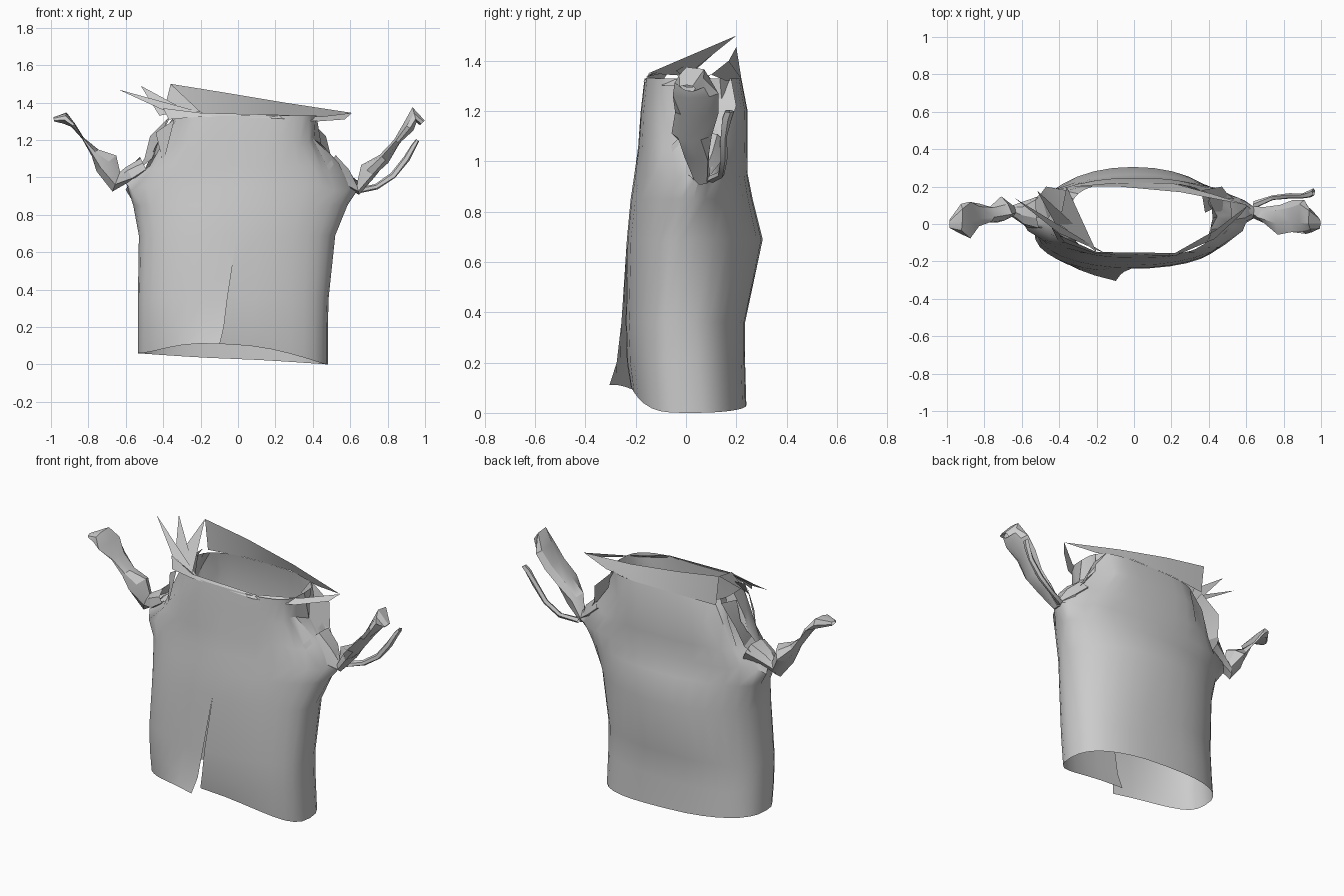
import bpy, bmesh, math, random
from mathutils import Vector

random.seed(4)


def make(name, verts, faces, angle=40, weld=False):
    me = bpy.data.meshes.new(name)
    me.from_pydata(verts, [], faces)
    bm = bmesh.new()
    bm.from_mesh(me)
    if weld:
        bmesh.ops.remove_doubles(bm, verts=bm.verts, dist=0.0005)
    bmesh.ops.recalc_face_normals(bm, faces=bm.faces)
    bm.to_mesh(me)
    bm.free()
    ob = bpy.data.objects.new(name, me)
    bpy.context.collection.objects.link(ob)
    bpy.ops.object.select_all(action='DESELECT')
    bpy.context.view_layer.objects.active = ob
    ob.select_set(True)
    bpy.ops.object.shade_smooth_by_angle(angle=math.radians(angle))
    return ob


def grid_faces(rows, cols):
    return [(r * cols + c, r * cols + c + 1, (r + 1) * cols + c + 1, (r + 1) * cols + c)
            for r in range(rows - 1) for c in range(cols - 1)]


# Body tube: z, x left, x right, y front, y back, y of side fold, squareness
RINGS = [(0.00, -.535, .48, -.22, .24, .00, 2.5),
         (0.20, -.535, .48, -.235, .235, -.02, 2.5),
         (0.36, -.535, .485, -.24, .235, -.03, 2.4),
         (0.69, -.53, .52, -.235, .305, -.02, 2.1),
         (0.85, -.56, .585, -.22, .265, .03, 2.0),
         (0.95, -.605, .645, -.205, .245, .06, 1.9),
         (1.06, -.50, .53, -.19, .245, .05, 2.3),
         (1.20, -.40, .43, -.18, .245, .04, 2.9),
         (1.33, -.34, .42, -.165, .22, .03, 3.2)]
COLS = 33


def spow(v, e):
    return math.copysign(abs(v) ** e, v)


verts = []
for i, (z, xl, xr, yf, yb, ym, n) in enumerate(RINGS):
    for c in range(COLS):
        t = -math.pi / 2 + 2 * math.pi * c / (COLS - 1)
        co, si = spow(math.cos(t), 2 / n), spow(math.sin(t), 2 / n)
        x = (xl + xr) / 2 + (xr - xl) / 2 * co
        y = ym + (yb - ym if si > 0 else ym - yf) * si
        zz = z
        # uneven hem
        if i == 0:
            zz = 0.03 - 0.03 * math.cos(t) + 0.08 * max(0, -math.sin(t)) ** 3
        # front slit: the left panel hangs outwards over the right one
        low = max(0, 1 - z / 0.65)
        near = max(0, 1 - abs(x + 0.03) / 0.42) if si < 0 else 0
        x -= 0.07 * low * near
        if c > COLS / 2:
            y -= 0.085 * low ** 2 * near
        # creases round the armholes
        if 0.9 < z < 1.25 and abs(co) > 0.75:
            x += random.uniform(-.035, .02) * (1 if x > 0 else -1)
            zz += random.uniform(-.025, .025)
        verts.append((x, y, zz))
make("garment_body", verts, grid_faces(len(RINGS), COLS), 35, weld=True)


# Crumpled sleeves: x, y, z, half width in y, half thickness
def crumpled(name, path, sides=7, rough=0.3):
    vs = []
    pts = [Vector(p[:3]) for p in path]
    for k, p in enumerate(path):
        d = (pts[min(k + 1, len(pts) - 1)] - pts[max(k - 1, 0)]).normalized()
        across = Vector((-d.z, 0, d.x)).normalized()
        for s in range(sides + 1):
            a = 2 * math.pi * (s % sides) / sides
            if s < sides:
                r = 1 + random.uniform(-rough, rough)
                first = r if s == 0 else first
            else:
                r = first
            vs.append(pts[k] + Vector((0, math.cos(a) * p[3] * r, 0)) + across * math.sin(a) * p[4] * r)
    return make(name, vs, grid_faces(len(path), sides + 1), 25, weld=True)


crumpled("left_sleeve", [(-.50, .05, 1.06, .11, .06), (-.58, .06, 1.02, .07, .05),
                         (-.65, .07, .98, .04, .055), (-.71, .07, 1.07, .06, .06),
                         (-.77, .05, 1.13, .05, .025), (-.83, .04, 1.21, .07, .006),
                         (-.88, .04, 1.28, .10, .012), (-.925, .02, 1.32, .08, .03),
                         (-.985, .0, 1.31, .02, .012)])
crumpled("right_sleeve", [(.48, .05, 1.07, .11, .06), (.56, .05, 1.00, .07, .05),
                          (.64, .06, .94, .03, .03), (.70, .05, 1.03, .05, .045),
                          (.78, .02, 1.10, .07, .03), (.85, .03, 1.19, .08, .02),
                          (.91, .03, 1.27, .10, .03), (.945, .02, 1.33, .07, .04),
                          (.985, .01, 1.29, .03, .02)])
crumpled("right_cuff_strip", [(.64, .10, .93, .02, .015), (.74, .14, .95, .015, .015),
                              (.83, .15, 1.01, .015, .018), (.90, .15, 1.10, .015, .018),
                              (.94, .16, 1.17, .02, .016), (.96, .17, 1.20, .02, .01)], 5, 0.15)

# Collar strips
front_low = [(-.37, -.10, 1.31), (-.2, -.16, 1.325), (.22, -.17, 1.315), (.43, -.08, 1.30), (.57, .05, 1.31)]
front_top = [(-.40, -.06, 1.37), (-.2, -.15, 1.345), (.22, -.155, 1.335), (.44, -.03, 1.325), (.61, .10, 1.345)]
make("front_collar", front_low + front_top, grid_faces(2, 5))
back_low = [(-.34, .20, 1.32), (-.1, .22, 1.33), (.2, .22, 1.33), (.42, .16, 1.32)]
back_top = [(-.36, .20, 1.50), (-.08, .20, 1.455), (.25, .17, 1.40), (.61, .10, 1.345)]
make("back_collar", back_low + back_top, grid_faces(2, 4))

# Loose pointed folds at the left of the neck
for name, tri in {
    "long_fold": [(-.64, .14, 1.47), (-.40, -.05, 1.36), (-.15, -.16, 1.335)],
    "middle_fold": [(-.52, .18, 1.49), (-.42, .0, 1.33), (-.28, -.04, 1.36)],
    "tall_fold": [(-.36, .20, 1.50), (-.40, .0, 1.34), (-.20, -.15, 1.35)],
    "shoulder_flap": [(-.34, -.10, 1.31), (-.44, -.02, 1.24), (-.40, -.10, 1.07)],
}.items():
    make(name, tri, [(0, 1, 2)])

# Loose shoulder flaps hanging from neck to armpit
for name, s in (("left_shoulder_flap", -1), ("right_shoulder_flap", 1)):
    outer = [(.36, .18, 1.33), (.47, .20, 1.22), (.50, .16, 1.10), (.58, .10, 1.00)]
    inner = [(.38, .06, 1.31), (.42, .08, 1.20), (.46, .03, 1.10), (.56, .04, 1.02)]
    make(name, [(s * x, y, z) for x, y, z in outer + inner], grid_faces(2, 4), 20)
